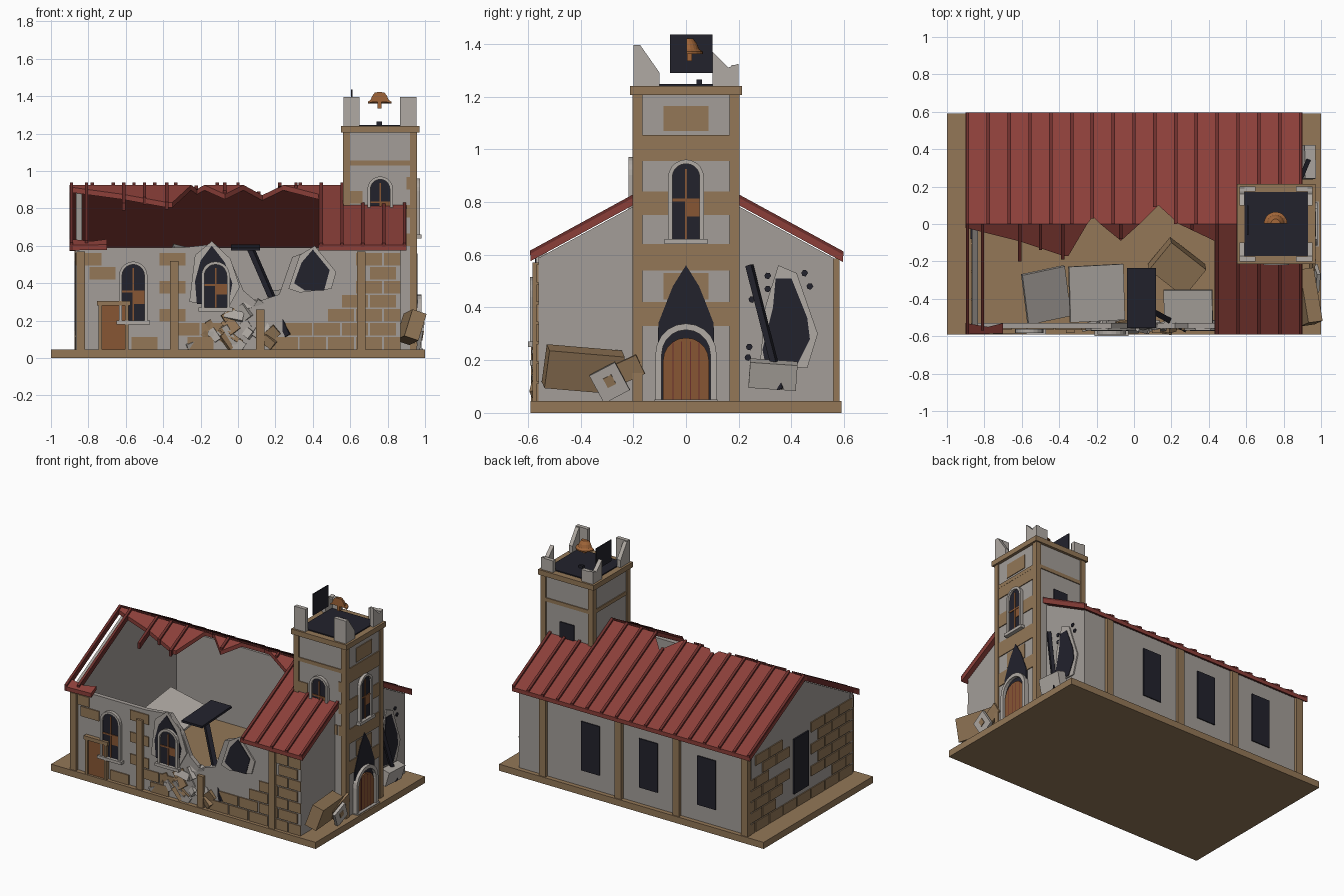
import bpy, bmesh, math, random
from mathutils import Vector, Matrix, Euler

if "Cube" in bpy.data.objects:
    bpy.data.objects.remove(bpy.data.objects["Cube"])

rnd = random.Random(4)


def mat(name, hexcol):
    m = bpy.data.materials.new(name)
    c = [int(hexcol[i:i + 2], 16) / 255 for i in (0, 2, 4)]
    m.diffuse_color = [((v + .055) / 1.055) ** 2.4 if v > .04 else v / 12.92 for v in c] + [1]
    m.use_nodes = True
    m.node_tree.nodes["Principled BSDF"].inputs["Base Color"].default_value = m.diffuse_color
    return m


GREY = mat("plaster grey", "A39D98")
PALE = mat("pale stone", "B0AAA4")
TAN = mat("tan stone", "937757")
DARK = mat("dark void", "22222C")
RED = mat("roof red", "8B3F39")
DRED = mat("rib dark red", "6B2E2B")
WOOD = mat("door wood", "875634")
COPPER = mat("bell copper", "A06538")


def place(plane, u, v, d):
    return {'x': (d, u, v), 'y': (u, d, v), 'z': (u, v, d)}[plane]


def finish(name, bm, m):
    bmesh.ops.recalc_face_normals(bm, faces=bm.faces)
    me = bpy.data.meshes.new(name)
    bm.to_mesh(me)
    bm.free()
    me.materials.append(m)
    ob = bpy.data.objects.new(name, me)
    bpy.context.collection.objects.link(ob)
    return ob


def prisms(name, polys, plane, a, b, m):
    """Extrude 2D outlines along one axis from a to b."""
    bm = bmesh.new()
    for pts in polys:
        lo = [bm.verts.new(place(plane, u, v, a)) for u, v in pts]
        hi = [bm.verts.new(place(plane, u, v, b)) for u, v in pts]
        bm.faces.new(lo)
        bm.faces.new(hi)
        for i in range(len(pts)):
            j = (i + 1) % len(pts)
            bm.faces.new((lo[i], lo[j], hi[j], hi[i]))
    return finish(name, bm, m)


def rect(u0, u1, v0, v1):
    return [(u0, v0), (u1, v0), (u1, v1), (u0, v1)]


def box(name, x0, x1, y0, y1, z0, z1, m):
    return prisms(name, [rect(x0, x1, y0, y1)], 'z', z0, z1, m)


def slab(name, loc, size, rot, m):
    bm = bmesh.new()
    bmesh.ops.create_cube(bm, size=1)
    M = Matrix.Translation(loc) @ Euler([math.radians(r) for r in rot]).to_matrix().to_4x4()
    bm.transform(M @ Matrix.Diagonal((*size, 1)))
    return finish(name, bm, m)


def beam(name, p, q, w, m):
    p, q = Vector(p), Vector(q)
    bm = bmesh.new()
    bmesh.ops.create_cube(bm, size=1)
    R = (q - p).to_track_quat('Z', 'Y').to_matrix().to_4x4()
    bm.transform(Matrix.Translation((p + q) / 2) @ R @ Matrix.Diagonal((w, w, (q - p).length, 1)))
    return finish(name, bm, m)


def arch(c, r, z0, z1):
    """Round arch outline, z1 is the crown."""
    a = [(c + r * math.cos(math.pi * i / 10), z1 - r + r * math.sin(math.pi * i / 10)) for i in range(11)]
    return [(c + r, z0)] + a + [(c - r, z0)]


def arch_frame(name, plane, c, r, t, z0, z1, a, b, m):
    o, n = arch(c, r + t, z0, z1 + t), arch(c, r, z0, z1)
    prisms(name, [[o[i], o[i + 1], n[i + 1], n[i]] for i in range(len(o) - 1)], plane, a, b, m)


def window(name, plane, c, r, z0, z1, pos, s):
    """Arched window on a wall at pos, facing direction s."""
    prisms(name + "_glass", [arch(c, r, z0, z1)], plane, pos, pos + s * .008, DARK)
    arch_frame(name + "_frame", plane, c, r, .016, z0, z1, pos, pos + s * .022, PALE)
    prisms(name + "_sill", [rect(c - r - .03, c + r + .03, z0 - .02, z0)], plane, pos, pos + s * .03, PALE)
    h = z1 - z0
    prisms(name + "_bars", [rect(c - .004, c + .004, z0, z1 - .02), rect(c - r, c + r, z0 + h * .5, z0 + h * .5 + .01)],
           plane, pos, pos + s * .013, WOOD)
    prisms(name + "_pane", [rect(c, c + r, z0 + h * .3, z0 + h * .5)], plane, pos, pos + s * .01, WOOD)


def bricks(name, plane, a, b, u0, u1, z0, z1, drop, holes=(), w=.15, h=.075):
    out = []
    for k in range(int((z1 - z0) / h + .01)):
        u = u0 - (w / 2 if k % 2 else 0)
        while u < u1:
            p, q = max(u, u0), min(u + w - .01, u1)
            z = z0 + k * h
            clear = all(q < e[0] or p > e[1] or z + h < e[2] or z > e[3] for e in holes)
            if q - p > .02 and clear and rnd.random() > drop:
                out.append(rect(p, q, z, z + h - .008))
            u += w
    prisms(name, out, plane, a, b, TAN)


# Base and walls
box("base", -1, 1, -.59, .59, 0, .045, TAN)
prisms("front_wall", [[(-.87, .045), (-.87, .59), (-.3, .59), (-.12, .61), (-.03, .5), (.03, .36), (.1, .3),
                       (.22, .34), (.29, .54), (.43, .59), (.87, .59), (.87, .045)]], 'y', -.56, -.53, GREY)
box("back_wall", -.87, .87, .53, .56, .045, .59, GREY)
gable = [(-.555, .045), (.555, .045), (.555, .59), (0, .892), (-.555, .59)]
prisms("left_gable", [gable], 'x', -.865, -.835, GREY)
prisms("right_gable", [gable], 'x', .835, .87, GREY)

# Brickwork, pilasters
holes = [(-.65, -.47, .18, .52), (-.26, .03, .24, .62), (.27, .53, .33, .62), (-.03, .31, .27, .62), (-.88, -.58, .04, .32)]
bricks("front_bricks", 'y', -.56, -.567, -.87, .87, .045, .57, .2, holes)
bricks("left_bricks", 'x', -.865, -.872, -.55, .55, .045, .58, .08, [(-.085, .085, .14, .52)])
for x, top in ((-.84, .57), (-.34, .52), (.12, .26), (.66, .57)):
    box("front_pilaster", x - .023, x + .023, -.583, -.55, .045, top, TAN)
for x in (-.85, -.33, .107, .68):
    box("back_pilaster", x - .025, x + .025, .55, .583, .045, .585, TAN)
prisms("back_windows", [rect(x - .07, x + .07, .155, .49) for x in (-.55, -.11, .327)], 'y', .56, .567, DARK)
prisms("left_window", [rect(-.08, .08, .145, .52)], 'x', -.865, -.875, DARK)

# Roof slopes with torn front side
def roof_z(y):
    return .925 - .545 * abs(y)


def slope(name, pts):
    bm = bmesh.new()
    top = [bm.verts.new((x, y, roof_z(y))) for x, y in pts]
    low = [bm.verts.new((x, y, roof_z(y) - .028)) for x, y in pts]
    bm.faces.new(top)
    bm.faces.new(low)
    for i in range(len(pts)):
        j = (i + 1) % len(pts)
        bm.faces.new((top[i], top[j], low[j], low[i]))
    finish(name, bm, RED)


slope("back_roof", [(-.9, 0), (-.25, 0), (-.22, .04), (-.18, 0), (.03, 0), (.13, .1), (.24, 0), (.9, 0), (.9, .595), (-.9, .595)])
slope("front_roof_right", [(.24, 0), (.9, 0), (.9, -.59), (.43, -.59), (.43, -.09)])
slope("front_roof_left", [(-.9, 0), (-.25, 0), (-.35, -.17), (-.38, -.17), (-.5, -.13), (-.62, -.09), (-.9, -.02)])
slope("front_roof_scrap", [(-.18, 0), (.03, 0), (-.07, -.09)])
slope("eave_scrap", [(-.9, -.53), (-.78, -.55), (-.7, -.53), (-.7, -.585), (-.9, -.59)])


def rib(name, x, y0, y1, lo=-.005):
    prisms(name, [[(y0, roof_z(y0) + lo), (y1, roof_z(y1) + lo), (y1, roof_z(y1) + .013), (y0, roof_z(y0) + .013)]],
           'x', x - .009, x + .009, DRED)


for i in range(17):
    x = -.89 + i * .11125
    y0 = .09 if abs(x - .13) < .03 else .03 if abs(x + .22) < .03 else 0
    rib("back_rib", x, y0, .597)
    if x > .43:
        rib("front_rib", x, 0, -.592)
for x, y in ((-.89, -.59), (-.81, -.57), (-.61, -.2), (-.5, -.14), (-.38, -.19), (-.07, -.08), (.31, -.03)):
    rib("torn_rib", x, 0, y, -.028)

# Tower
TX0, TX1, TY = .57, .95, .195
box("tower", TX0, TX1, -TY, TY, .03, 1.21, GREY)
for x in (TX0 - .008, TX1 - .03):
    for y in (-TY - .008, TY - .03):
        box("tower_post", x, x + .038, y, y + .038, .03, 1.21, TAN)
box("tower_band", TX0 - .006, TX1 + .006, -TY - .006, TY + .006, 1.03, 1.055, TAN)
box("tower_cornice", TX0 - .02, TX1 + .02, -TY - .018, TY + .018, 1.205, 1.24, TAN)
box("tower_deck", .59, .93, -.17, .17, 1.24, 1.247, DARK)
prisms("tower_right_bands", [rect(-TY, TY, a, b) for a, b in ((.33, .42), (.54, .64), (.75, .84), (.955, 1.03))]
       + [rect(-.085, .085, .43, .53), rect(-.085, .085, 1.07, 1.165)], 'x', TX1, TX1 + .005, TAN)
bricks("tower_front_bricks", 'y', -TY, -TY - .006, .6, .92, .6, 1.03, .2, [(.69, .83, .7, .97)])
bricks("tower_front_top", 'y', -TY, -TY - .006, .6, .92, 1.06, 1.2, .35, w=.17)
window("tower_front_window", 'y', .76, .052, .7, .955, -TY - .002, -1)
window("tower_right_window", 'x', 0, .052, .66, .945, TX1 + .002, 1)
prisms("tower_back_window", [rect(.705, .815, .76, .92)], 'y', TY, TY + .007, DARK)

# Tower doorway
prisms("door_void", [[(-.11, .045), (.11, .045), (.105, .34), (.05, .48), (0, .56), (-.05, .48), (-.105, .34)]],
       'x', TX1, TX1 + .009, DARK)
prisms("main_door", [arch(0, .087, .03, .285)], 'x', TX1, TX1 + .018, WOOD)
prisms("door_grooves", [rect(y - .002, y + .002, .04, .27) for y in (-.05, -.017, .017, .05)], 'x', TX1, TX1 + .02, DRED)
arch_frame("main_door_frame", 'x', 0, .092, .024, .03, .315, TX1, TX1 + .03, PALE)
box("door_step", .95, .99, -.12, .12, .02, .05, GREY)

# Broken battlements: notched corner walls
for x0, x1 in ((.565, .592), (.928, .955)):
    prisms("battlement_side", [[(-.2, 1.24), (-.1, 1.24), (-.1, 1.29), (-.17, 1.39), (-.2, 1.38)],
                               [(.1, 1.24), (.2, 1.24), (.2, 1.325), (.16, 1.31), (.1, 1.37)]], 'x', x0, x1, PALE)
for y0, y1, t in ((-.2, -.173, 1.395), (.173, .2, 1.32)):
    prisms("battlement_front", [rect(.565, .65, 1.24, t), rect(.865, .955, 1.24, t)], 'y', y0, y1, PALE)
box("hanging_panel", .605, .613, -.06, .1, 1.29, 1.435, DARK)
box("deck_scrap", .74, .77, .04, .06, 1.245, 1.265, DARK)

# Half bell with clapper
prof = [(.0, 1.422), (.025, 1.42), (.04, 1.4), (.048, 1.38), (.063, 1.37), (.063, 1.362), (.04, 1.368), (0, 1.368)]
bm = bmesh.new()
vs = [bm.verts.new((.757 + r, .002, z)) for r, z in prof]
f = bm.faces.new(vs)
bmesh.ops.spin(bm, geom=[f], cent=(.757, .002, 0), axis=(0, 0, 1), angle=math.pi, steps=10)
finish("bell", bm, COPPER)
box("clapper", .747, .767, .003, .022, 1.335, 1.37, COPPER)

# Front windows and small door
window("front_window_left", 'y', -.56, .06, .2, .5, -.562, -1)
prisms("front_hole_mid_rim", [[(-.26, .3), (-.05, .27), (.01, .38), (-.04, .53), (-.14, .625), (-.23, .55)]], 'y', -.56, -.569, PALE)
prisms("front_hole_mid", [[(-.22, .29), (-.05, .29), (-.03, .4), (-.07, .51), (-.14, .6), (-.2, .52), (-.23, .41)]], 'y', -.56, -.573, DARK)
window("front_window_mid", 'y', -.12, .06, .27, .5, -.57, -1)
prisms("front_hole_right_rim", [[(.27, .37), (.33, .35), (.5, .37), (.525, .46), (.41, .6), (.33, .55)]], 'y', -.56, -.569, PALE)
prisms("front_hole_right", [[(.3, .4), (.36, .36), (.46, .36), (.49, .47), (.4, .58), (.34, .51)]], 'y', -.56, -.573, DARK)
prisms("side_door", [rect(-.73, -.6, .045, .28)], 'y', -.56, -.575, WOOD)
prisms("side_door_frame", [rect(-.745, -.727, .045, .29), rect(-.603, -.585, .045, .29), rect(-.755, -.575, .28, .305)],
       'y', -.56, -.588, TAN)

# Hole in the right gable, chips and leaning beam
prisms("gable_hole_rim", [[(.28, .18), (.46, .17), (.5, .3), (.42, .53), (.35, .56), (.3, .4)]], 'x', .87, .878, PALE)
prisms("gable_hole", [[(.3, .19), (.42, .18), (.47, .28), (.46, .36), (.4, .51), (.34, .51), (.33, .4), (.29, .24)]],
       'x', .87, .882, DARK)
chips = [(.31, .52), (.36, .5), (.45, .53), (.47, .48), (.25, .43), (.24, .25), (.235, .21), (.31, .47)]
prisms("gable_chips", [[(y + .013 * math.cos(k), z + .013 * math.sin(k)) for k in range(6)] for y, z in chips],
       'x', .87, .877, DARK)
beam("leaning_beam_right", (.94, .36, .09), (.89, .24, .56), .024, DARK)

# Fallen slabs inside the hall
slab("fallen_slab_a", (-.47, -.38, .25), (.24, .28, .025), (18, 15, 12), GREY)
slab("fallen_slab_b", (-.2, -.37, .55), (.3, .3, .02), (6, 14, 3), PALE)
slab("fallen_slab_c", (.29, -.44, .34), (.26, .18, .025), (12, -5, 0), PALE)
slab("fallen_stone", (.23, -.23, .12), (.24, .19, .14), (8, 10, -38), TAN)
slab("fallen_panel", (.04, -.395, .59), (.155, .32, .015), (3, 0, 0), DARK)
beam("fallen_beam", (.07, -.45, .58), (.27, -.56, .12), .03, DARK)

# Rubble along the front
for i in range(34):
    x = rnd.gauss(.03, .15)
    z = .06 + rnd.random() * max(.02, .26 - abs(x - .08) * .7)
    s = [rnd.uniform(.04, .12), rnd.uniform(.015, .04), rnd.uniform(.025, .07)]
    slab("rubble", (x, rnd.uniform(-.565, -.53), z), s, (rnd.uniform(-20, 20), rnd.uniform(-60, 60), rnd.uniform(-15, 15)),
         TAN if i % 3 == 0 else PALE)

# Rubble by the right end
slab("right_block", (.925, -.39, .165), (.08, .29, .15), (-5, 18, 8), TAN)
slab("right_board", (.95, -.25, .15), (.015, .17, .08), (25, 12, 0), TAN)
slab("right_frame", (.975, -.29, .115), (.02, .11, .12), (28, 10, 0), PALE)
slab("right_frame_hole", (.986, -.29, .12), (.008, .035, .04), (28, 10, 0), TAN)
slab("right_slab", (.93, .33, .145), (.06, .18, .1), (-4, 15, 0), PALE)
